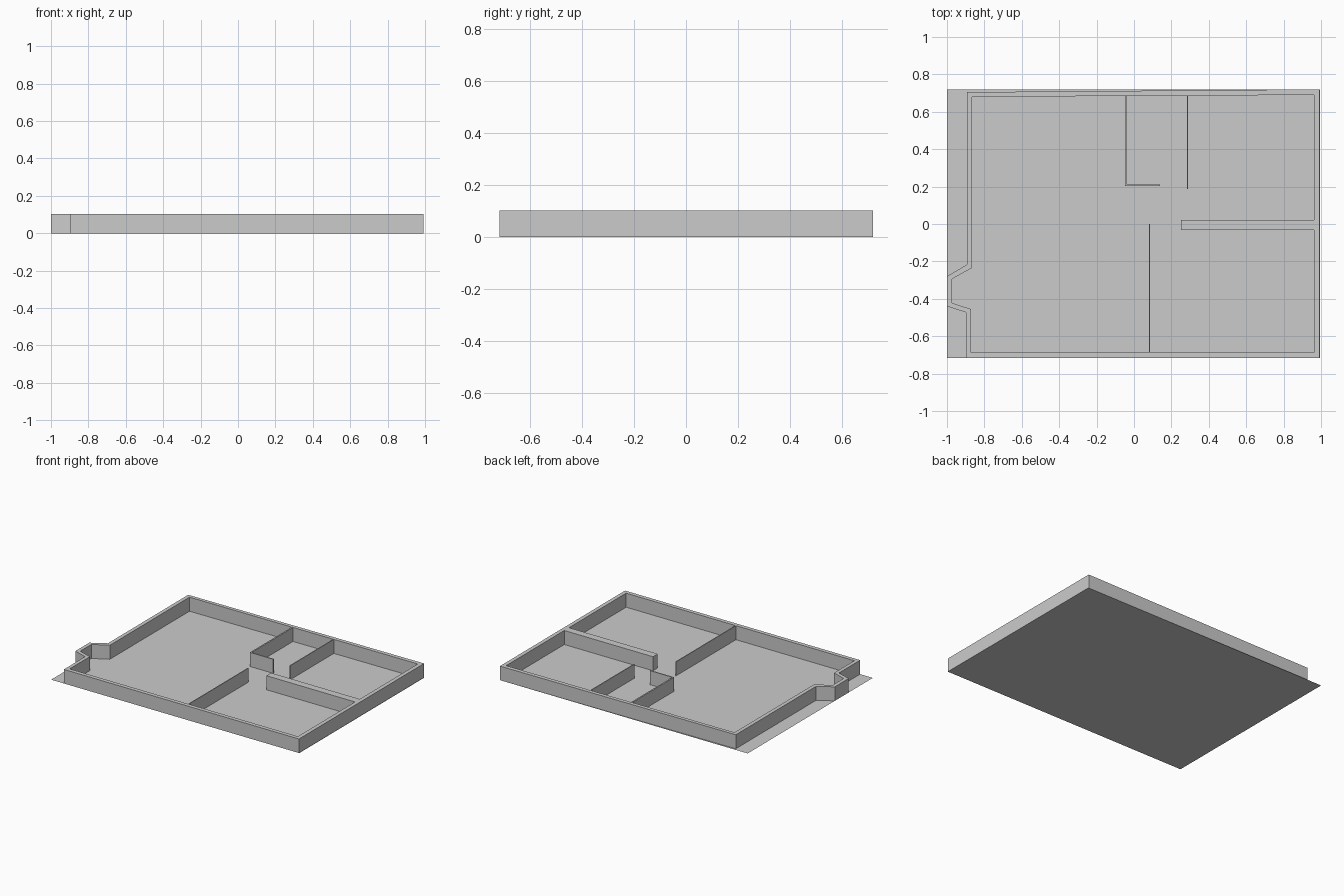
import bpy, bmesh
from mathutils import Vector

if "Cube" in bpy.data.objects:
    bpy.data.objects.remove(bpy.data.objects["Cube"])

HEIGHT = 0.102


def finish(name, bm):
    bmesh.ops.recalc_face_normals(bm, faces=bm.faces)
    mesh = bpy.data.meshes.new(name)
    bm.to_mesh(mesh)
    bm.free()
    obj = bpy.data.objects.new(name, mesh)
    bpy.context.collection.objects.link(obj)


def wall(name, side_a, side_b, closed=False):
    """Solid wall running between two matching plan outlines."""
    bm = bmesh.new()
    rows = [[[bm.verts.new((x, y, z)) for x, y in side] for z in (0, HEIGHT)]
            for side in (side_a, side_b)]
    (a0, a1), (b0, b1) = rows
    n = len(side_a)
    for i in range(n if closed else n - 1):
        j = (i + 1) % n
        for p, q in ((a0, a1), (a1, b1), (b1, b0), (b0, a0)):
            bm.faces.new((p[i], p[j], q[j], q[i]))
    if not closed:
        for i in (0, n - 1):
            bm.faces.new((a0[i], a1[i], b1[i], b0[i]))
    finish(name, bm)


def straight_wall(name, x0, x1, y0, y1):
    wall(name, [(x0, y0), (x0, y1)], [(x1, y0), (x1, y1)])


# Floor sheet
bm = bmesh.new()
bm.faces.new([bm.verts.new((x, y, 0)) for x, y in
              ((-1, -0.717), (0.995, -0.717), (0.995, 0.72), (-1, 0.72))])
finish("floor", bm)

# Outer wall with the angled bay on the left
outer = [(-0.894, 0.705), (-0.894, -0.217), (-1, -0.28), (-1, -0.44),
         (-0.898, -0.473), (-0.898, -0.717), (0.992, -0.717), (0.992, 0.72)]
inner = [(-0.866, 0.68), (-0.866, -0.235), (-0.973, -0.294), (-0.973, -0.422),
         (-0.872, -0.455), (-0.872, -0.688), (0.963, -0.688), (0.963, 0.69)]
wall("outer_wall", outer, inner, closed=True)

# Thick dividing wall on the right
straight_wall("dividing_wall", 0.25, 0.963, -0.032, 0.022)

# Thin partitions
straight_wall("front_partition", 0.08, 0.086, -0.688, 0.0)
straight_wall("back_partition", 0.284, 0.29, 0.188, 0.686)
wall("corner_partition",
     [(-0.047, 0.683), (-0.047, 0.203), (0.14, 0.203)],
     [(-0.037, 0.683), (-0.037, 0.211), (0.14, 0.211)])
